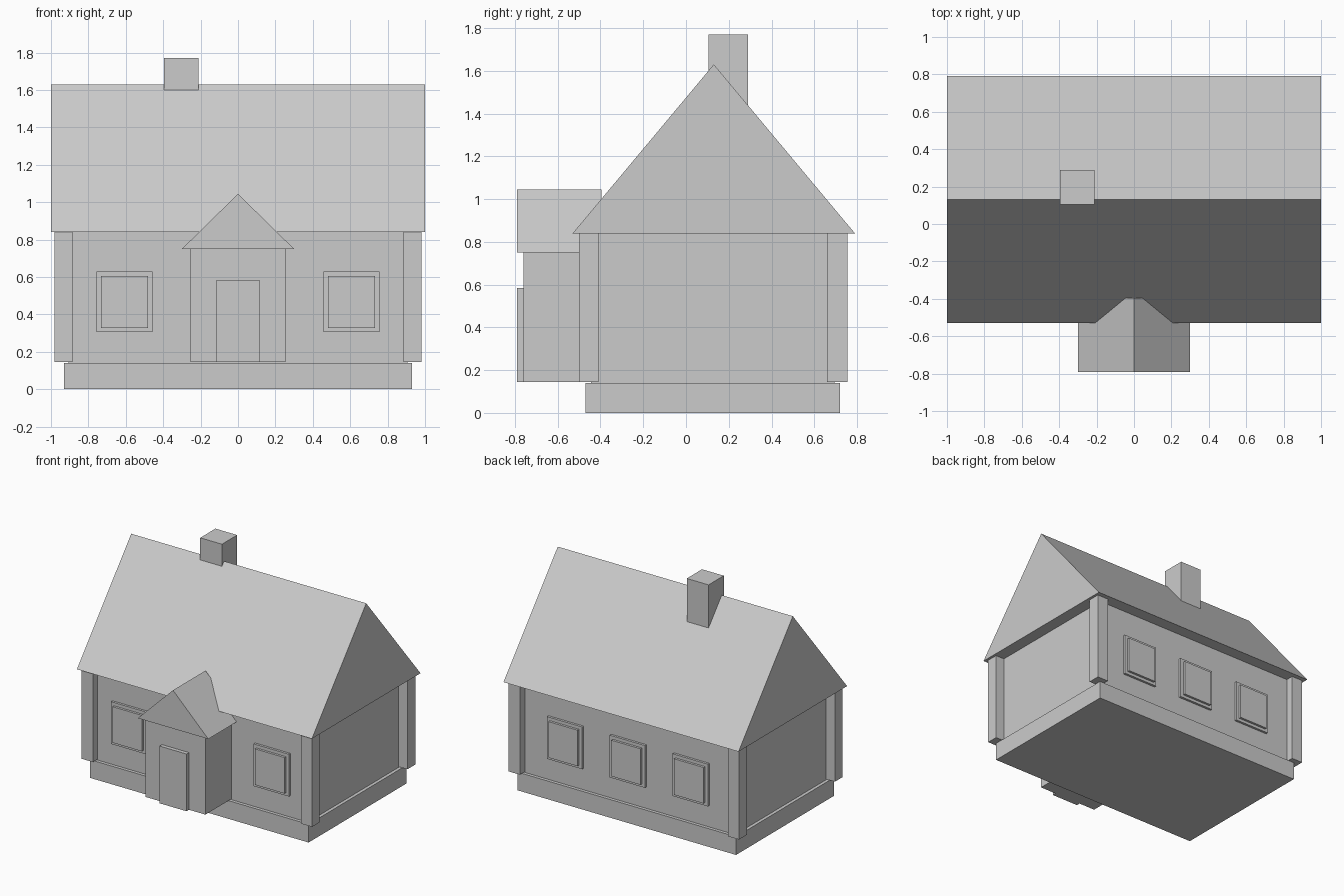
import bpy
import bmesh

cube = bpy.data.objects.get("Cube")
if cube:
    bpy.data.objects.remove(cube, do_unlink=True)

# One plain grey for the whole house
grey = bpy.data.materials.new("plain_grey")
grey.use_nodes = True
colour = (0.6, 0.6, 0.6, 1)
grey.diffuse_color = colour
grey.node_tree.nodes["Principled BSDF"].inputs["Base Color"].default_value = colour


def finish(name, bm):
    bmesh.ops.recalc_face_normals(bm, faces=bm.faces)
    mesh = bpy.data.meshes.new(name)
    bm.to_mesh(mesh)
    bm.free()
    mesh.materials.append(grey)
    obj = bpy.data.objects.new(name, mesh)
    bpy.context.collection.objects.link(obj)
    return obj


def box(name, x, y, z):
    """Box from (min, max) ranges on each axis."""
    bm = bmesh.new()
    bmesh.ops.create_cube(bm, size=1)
    for v in bm.verts:
        v.co = [r[0] if c < 0 else r[1] for c, r in zip(v.co, (x, y, z))]
    return finish(name, bm)


def prism(name, profile, along):
    """Extrude a closed profile by a vector."""
    bm = bmesh.new()
    face = bm.faces.new([bm.verts.new(p) for p in profile])
    ext = bmesh.ops.extrude_face_region(bm, geom=[face], use_keep_orig=True)
    new_verts = [g for g in ext["geom"] if isinstance(g, bmesh.types.BMVert)]
    bmesh.ops.translate(bm, verts=new_verts, vec=along)
    return finish(name, bm)


FLOOR, EAVE = 0.145, 0.84
FRONT, BACK = -0.445, 0.695

# Main body
box("foundation", (-0.93, 0.93), (-0.47, 0.72), (0, 0.14))
box("walls", (-0.905, 0.905), (FRONT, BACK), (0.14, EAVE))

# Corner posts
for side, x in (("left", (0.885, 0.98)), ("right", (-0.98, -0.885))):
    for end, y in (("front", (-0.5, -0.41)), ("back", (0.66, 0.755))):
        box(f"{end}_{side}_post", x, y, (FLOOR, EAVE))

# Main roof and chimney
prism("main_roof", [(-1, -0.53, EAVE), (-1, 0.79, EAVE), (-1, 0.13, 1.63)], (2, 0, 0))
box("chimney", (-0.395, -0.21), (0.105, 0.29), (1.3, 1.77))

# Porch with door and small gable roof
box("porch", (-0.255, 0.255), (-0.76, FRONT), (FLOOR, 0.75))
box("door", (-0.115, 0.115), (-0.79, -0.76), (FLOOR, 0.585))
prism("porch_roof", [(-0.3, -0.79, 0.75), (0.3, -0.79, 0.75), (0, -0.79, 1.045)], (0, 0.395, 0))


# Windows: a raised frame with a further raised pane
def window(name, cx, wall, out):
    for part, w, z, depth in (("frame", 0.15, (0.305, 0.63), 0.018),
                              ("pane", 0.125, (0.328, 0.605), 0.036)):
        y = sorted((wall, wall + out * depth))
        box(f"{name}_{part}", (cx - w, cx + w), y, z)


for side, s in (("left", 1), ("right", -1)):
    window(f"front_{side}_window", s * 0.607, FRONT, -1)
    window(f"back_{side}_window", s * 0.535, BACK, 1)
window("back_middle_window", 0, BACK, 1)
